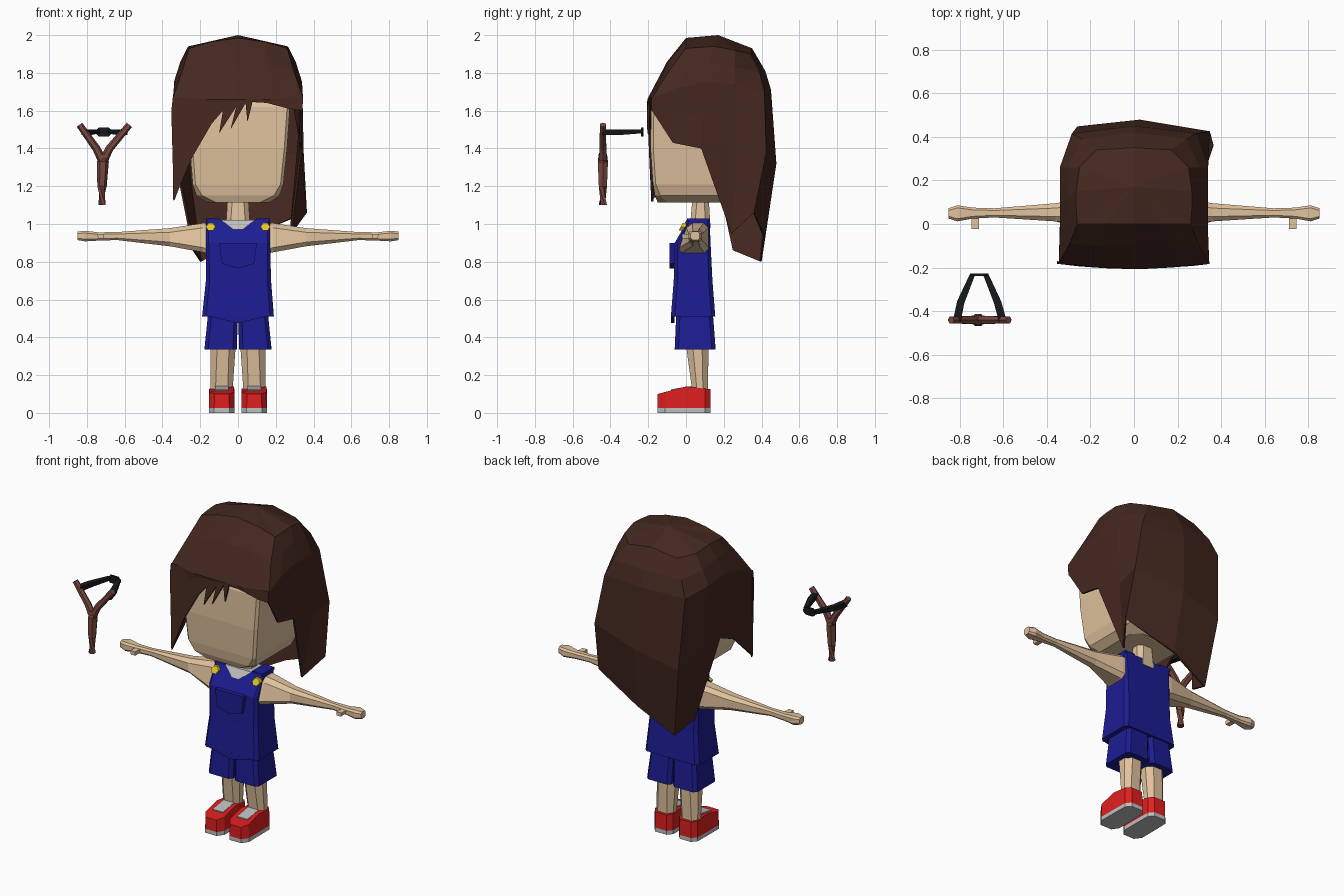
import bpy, bmesh, math
from mathutils import Vector


def material(name, rgb):
    m = bpy.data.materials.new(name)
    m.diffuse_color = (*rgb, 1)
    return m


SKIN = material("skin", (0.75, 0.54, 0.34))
HAIR = material("dark_brown", (0.057, 0.021, 0.014))
BLUE = material("blue", (0.012, 0.012, 0.29))
RED = material("red", (0.75, 0.014, 0.014))
GREY = material("light_grey", (0.52, 0.52, 0.52))
YELLOW = material("yellow", (0.78, 0.58, 0.013))
WOOD = material("red_brown", (0.19, 0.066, 0.050))
BLACK = material("black", (0.008, 0.010, 0.010))


def finish(name, bm, *mats):
    bmesh.ops.recalc_face_normals(bm, faces=bm.faces[:])
    me = bpy.data.meshes.new(name)
    bm.to_mesh(me)
    bm.free()
    for m in mats:
        me.materials.append(m)
    ob = bpy.data.objects.new(name, me)
    bpy.context.collection.objects.link(ob)
    return ob


def loft(name, rings, *mats, cap=True, rule=None):
    """Skin a stack of closed rings; rule(face) picks the material index."""
    bm = bmesh.new()
    vs = [[bm.verts.new(p) for p in r] for r in rings]
    n = len(rings[0])
    for a, b in zip(vs, vs[1:]):
        for i in range(n):
            j = (i + 1) % n
            bm.faces.new((a[i], a[j], b[j], b[i]))
    if cap:
        bm.faces.new(vs[0])
        bm.faces.new(vs[-1])
    bmesh.ops.recalc_face_normals(bm, faces=bm.faces[:])
    bm.normal_update()
    if rule:
        for f in bm.faces:
            f.material_index = rule(f)
    return finish(name, bm, *mats)


def octagon(x0, x1, y0, y1, c):
    """Rectangle with its corners cut by c."""
    return [(x0 + c, y0), (x1 - c, y0), (x1, y0 + c), (x1, y1 - c),
            (x1 - c, y1), (x0 + c, y1), (x0, y1 - c), (x0, y0 + c)]


def flat_ring(z, *args):
    return [(x, y, z) for x, y in octagon(*args)]


def plate(name, pts, depth, mat):
    """Outline in space, thickened toward +y."""
    return loft(name, [pts, [(x, y + depth, z) for x, y, z in pts]], mat)


def rod(name, pts, radii, mat, sides=6, squash=1.0):
    """Tapered bar along a path; squash scales it sideways."""
    rings = []
    for i, p in enumerate(pts):
        d = Vector(pts[min(i + 1, len(pts) - 1)]) - Vector(pts[max(i - 1, 0)])
        q = d.to_track_quat('Z', 'Y')
        rings.append([Vector(p) + q @ Vector((radii[i] * squash * math.cos(a), radii[i] * math.sin(a), 0))
                      for a in (math.tau * (k + 0.5) / sides for k in range(sides))])
    return loft(name, rings, mat)


# Head and neck
loft("head", [flat_ring(1.115, -0.17, 0.17, -0.15, 0.22, 0.05),
              flat_ring(1.15, -0.22, 0.22, -0.165, 0.25, 0.03),
              flat_ring(1.21, -0.24, 0.24, -0.175, 0.27, 0.015),
              flat_ring(1.40, -0.255, 0.26, -0.188, 0.29, 0.015),
              flat_ring(1.62, -0.27, 0.275, -0.185, 0.30, 0.015),
              flat_ring(1.68, -0.26, 0.265, -0.165, 0.30, 0.02),
              flat_ring(1.72, -0.25, 0.25, -0.12, 0.28, 0.03)], SKIN)
loft("neck", [flat_ring(0.98, -0.065, 0.065, 0.02, 0.13, 0.025),
              flat_ring(1.14, -0.055, 0.055, 0.035, 0.12, 0.025)], SKIN)

# Hair shell: front centre to back centre, mirrored for the upper rings
crown = [(0, 0, 1.985), (.14, 0, 1.965), (.26, 0, 1.93), (.265, .07, 1.935),
         (.265, .15, 1.94), (.25, .26, 1.92), (.17, .34, 1.90), (0, .35, 1.93)]
upper = [(0, -.10, 1.86), (.16, -.10, 1.85), (.295, -.09, 1.81), (.300, .02, 1.85),
         (.305, .12, 1.86), (.30, .26, 1.83), (.24, .39, 1.80), (0, .42, 1.81)]
temple = [(0, -.205, 1.66), (.17, -.20, 1.66), (.345, -.18, 1.665), (.34, -.05, 1.72),
          (.34, .10, 1.75), (.34, .26, 1.74), (.285, .415, 1.70), (0, .45, 1.71)]
# Uneven lower edge of the hair, all the way round
hem = [(0, -.203, 1.65), (.17, -.198, 1.64), (.34, -.18, 1.60), (.335, -.07, 1.43),
       (.34, .08, 1.40), (.285, .24, .95), (.365, .36, 1.06), (.05, .42, .93),
       (-.20, .40, .80), (-.24, .25, .86), (-.34, .14, 1.36), (-.34, 0, 1.30),
       (-.345, -.18, 1.13), (-.17, -.198, 1.64)]


def mirrored(half):
    return half + [(-x, y, z) for x, y, z in half[-2:0:-1]]


temple_ring = mirrored(temple)
middle = []
for i, (a, b) in enumerate(zip(temple_ring, hem)):
    p = (Vector(a) + Vector(b)) / 2
    if 5 <= i <= 9:                       # fuller at the back
        p.x *= 1.07
        p.y = 0.1 + (p.y - 0.1) * 1.13
    middle.append(p)
hair = loft("hair", [[(0, .17, 2.0)] * 14, mirrored(crown), mirrored(upper), temple_ring, middle, hem],
            HAIR, cap=False)
bm = bmesh.new()
bm.from_mesh(hair.data)
bmesh.ops.remove_doubles(bm, verts=bm.verts[:], dist=0.0005)
bmesh.ops.recalc_face_normals(bm, faces=bm.faces[:])
bm.to_mesh(hair.data)
bm.free()
shell = hair.modifiers.new("thickness", 'SOLIDIFY')
shell.thickness = 0.012

# Jagged fringe with a long lock on one side
edge = [(-.345, 1.67), (-.353, 1.6), (-.34, 1.12), (-.25, 1.34), (-.14, 1.53), (-.08, 1.60),
        (-.10, 1.48), (-.01, 1.62), (-.04, 1.50), (.04, 1.64), (.05, 1.54), (.08, 1.66),
        (.27, 1.61), (.34, 1.60), (.345, 1.67)]
plate("fringe", [(x, -0.206 + 0.19 * x * x, z) for x, z in edge], 0.012, HAIR)

# Tunic with an open grey collar on top
loft("tunic", [flat_ring(0.51, -0.19, 0.19, -0.08, 0.155, 0.02),
               flat_ring(0.70, -0.17, 0.175, -0.065, 0.14, 0.02),
               flat_ring(0.90, -0.17, 0.17, -0.06, 0.13, 0.015),
               flat_ring(1.02, -0.17, 0.17, 0.01, 0.125, 0.01)], BLUE, GREY,
     rule=lambda f: int(f.normal.z > 0.9 and f.calc_center_median().z > 1))
plate("tunic_front_hem", [(-.17, -.08, .515), (.17, -.08, .515), (0, -.08, .475)], 0.02, BLUE)
plate("collar", [(-.09, .004, 1.022), (-.025, -.030, .97), (.025, -.030, .97), (.09, .004, 1.022)], 0.02, GREY)
plate("pocket", [(-.10, -.088, .90), (-.085, -.088, .79), (0, -.088, .765),
                 (.085, -.088, .79), (.10, -.088, .90)], 0.03, BLUE)

for s, side in ((-1, "left"), (1, "right")):
    # Shoulder straps and buttons
    plate(side + "_strap", [(s * .17, .004, 1.03), (s * .17, .004, 1.015),
                            (s * .095, .004, 1.015), (s * .095, .004, 1.03)], 0.12, BLUE)
    plate(side + "_button", [(s * .145 + .026 * math.cos(k * math.tau / 6), -.028 + .012 * math.sin(k * math.tau / 6),
                              .985 + .022 * math.sin(k * math.tau / 6)) for k in range(6)], 0.025, YELLOW)

    # Arm and hand: sections of x, y range, z range, corner cut, forward slope
    sections = [(.14, -.018, .12, .84, 1.0, .02, .38), (.185, -.018, .12, .85, 1.005, .025, .35),
                (.36, .012, .095, .882, .978, .022, 0), (.64, .03, .072, .915, .957, .010, 0),
                (.74, .025, .075, .912, .956, .010, 0), (.81, .012, .086, .908, .964, .012, 0),
                (.85, .025, .072, .915, .960, .010, 0)]
    loft(side + "_arm", [[(s * x, y + k * (z - .925) * (y < .05), z) for y, z in octagon(y0, y1, z0, z1, c)]
                         for x, y0, y1, z0, z1, c, k in sections], SKIN)
    plate(side + "_thumb", [(s * .71, -.022, .922), (s * .74, -.022, .922),
                            (s * .745, -.022, .946), (s * .71, -.022, .946)], 0.07, SKIN)

    # Shorts leg, bare leg
    def ring(z, x0, x1, y0, y1, c):
        return [(s * x, y, z) for x, y in octagon(x0, x1, y0, y1, c)]
    loft(side + "_shorts", [ring(.335, .006, .178, -.06, .157, .02),
                            ring(.56, 0, .155, -.05, .14, .02)], BLUE)
    loft(side + "_leg", [ring(.10, .03, .145, .035, .115, .025),
                         ring(.36, .012, .145, 0, .12, .035)], SKIN)

    # Shoe: six-sided plan, sloping top, pale sole and tongue
    plan = [(-.04, -.15), (.04, -.15), (.068, -.11), (.068, 0), (.066, .10),
            (.04, .13), (-.04, .13), (-.066, .10), (-.068, 0), (-.068, -.11)]

    def top(y):
        return .10 + .04 * (y + .15) / .15 if y < 0 else .14 - .015 * y / .13

    cx = s * .086
    loft(side + "_shoe", [[(cx + x, y, 0) for x, y in plan],
                          [(cx + x, y, .025) for x, y in plan],
                          [(cx + x * .97, y, top(y)) for x, y in plan]], RED, GREY,
         rule=lambda f: int(f.calc_center_median().z < .02))
    rise = [(cx + x, y, top(y) - .002) for x, y in ((-.037, -.08), (.037, -.08), (.037, .03), (-.037, .03))]
    loft(side + "_tongue", [rise, [(x, y, z + .008) for x, y, z in rise]], GREY)

    # Slingshot prong and elastic band
    rod(side + "_prong", [(-.715, -.44, 1.33), (-.715 + s * .035, -.44, 1.40), (-.707 + s * .132, -.44, 1.525)],
        [.024, .021, .018], WOOD)
    rod(side + "_band", [(-.707 + s * .105, -.445, 1.485), (-.71 + s * .085, -.36, 1.485), (-.71 + s * .032, -.235, 1.49)],
        [.021, .020, .014], BLACK, sides=4, squash=1.2)

# Slingshot handle and pouch
rod("slingshot_handle", [(-.72, -.44, 1.10), (-.72, -.44, 1.20), (-.715, -.44, 1.33), (-.715, -.44, 1.37)],
    [.022, .025, .031, .022], WOOD)
plate("pouch", [(-.71 + x, -.238, 1.487 + z) for x, z in octagon(-.042, .042, -.024, .024, .016)], 0.012, BLACK)
